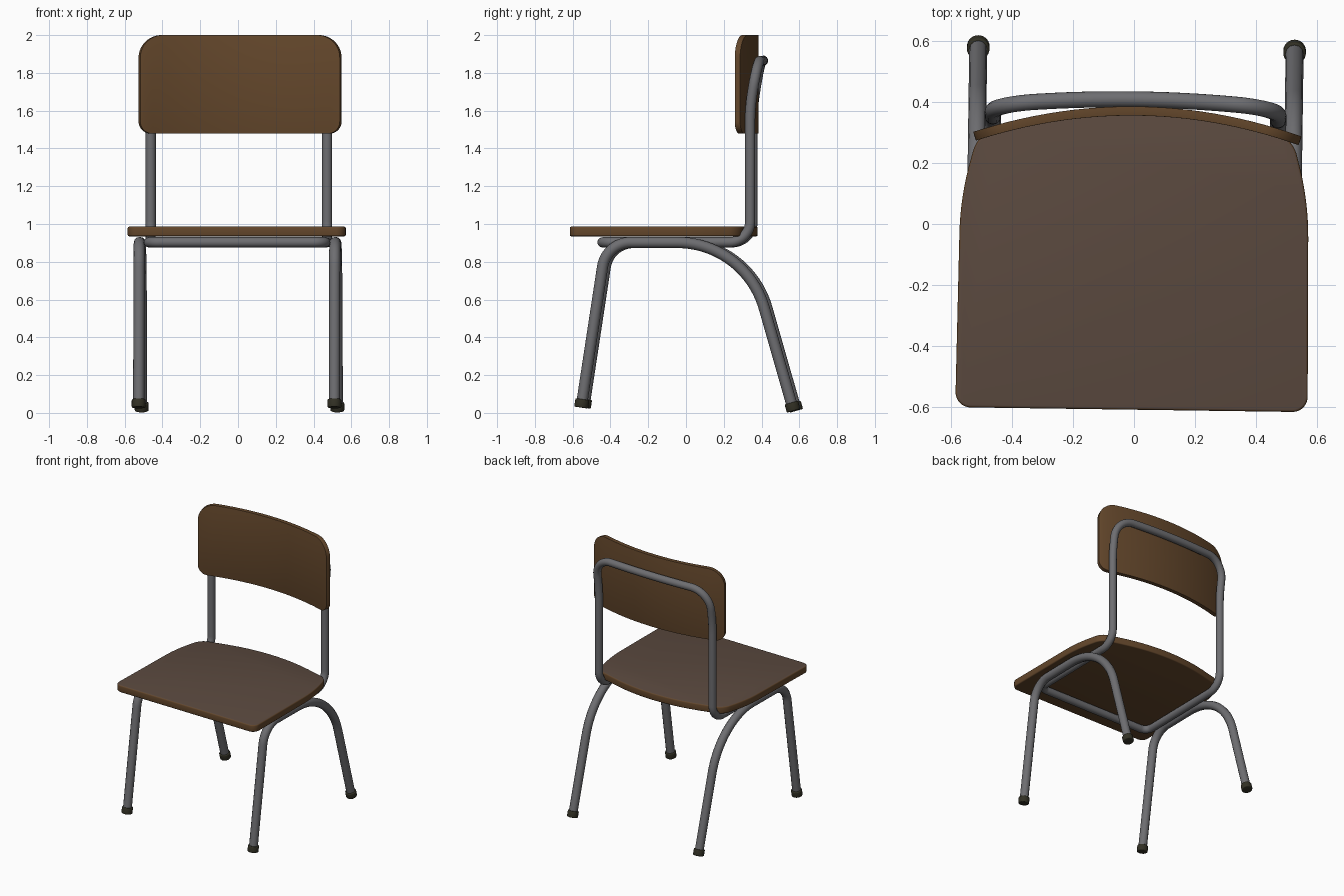
import bpy, bmesh, math
from mathutils import Vector, Matrix

if "Cube" in bpy.data.objects:
    bpy.data.objects.remove(bpy.data.objects["Cube"])


def material(name, rgb):
    m = bpy.data.materials.new(name)
    m.diffuse_color = (*rgb, 1)
    m.use_nodes = True
    m.node_tree.nodes["Principled BSDF"].inputs["Base Color"].default_value = m.diffuse_color
    return m


WOOD = material("brown wood", (0.125, 0.062, 0.024))
SEAT_TOP = material("grey brown seat top", (0.105, 0.068, 0.050))
STEEL = material("grey steel", (0.155, 0.155, 0.165))
RUBBER = material("dark rubber", (0.032, 0.030, 0.018))
TURN = Matrix.Rotation(math.radians(-0.8), 4, 'Z')  # whole chair sits slightly turned


def finish(obj, mats):
    """Apply modifiers, shade smooth by angle, set materials and the slight turn."""
    bpy.ops.object.select_all(action='DESELECT')
    obj.select_set(True)
    bpy.context.view_layer.objects.active = obj
    bpy.ops.object.convert(target='MESH')
    obj = bpy.context.view_layer.objects.active
    obj.data.materials.clear()
    for m in mats:
        obj.data.materials.append(m)
    bpy.ops.object.shade_smooth_by_angle(angle=math.radians(40))
    obj.matrix_world = TURN @ obj.matrix_world
    return obj


def add(name, data):
    obj = bpy.data.objects.new(name, data)
    bpy.context.collection.objects.link(obj)
    return obj


def bevel(obj, width):
    m = obj.modifiers.new("bevel", 'BEVEL')
    m.width, m.segments = width, 3
    m.limit_method, m.angle_limit = 'ANGLE', math.radians(50)


def fillet(corners, closed=False, steps=12):
    """Path through (x, y, z, d) corners, rounded by an arc of tangent length d."""
    pts, n = [], len(corners)
    for i, c in enumerate(corners):
        p, d = Vector(c[:3]), c[3]
        if d == 0 or (not closed and i in (0, n - 1)):
            pts.append(p)
            continue
        u = (Vector(corners[i - 1][:3]) - p).normalized()
        v = (Vector(corners[(i + 1) % n][:3]) - p).normalized()
        half = u.angle(v) / 2
        centre = p + (u + v).normalized() * (d / math.cos(half))
        a, b = p + u * d - centre, p + v * d - centre
        w = a.angle(b)
        for k in range(steps + 1):
            t = k / steps
            pts.append(centre + (a * math.sin((1 - t) * w) + b * math.sin(t * w)) / math.sin(w))
    return pts


def tube(name, pts, radius, closed=False):
    cu = bpy.data.curves.new(name, 'CURVE')
    cu.dimensions = '3D'
    cu.bevel_depth, cu.bevel_resolution, cu.use_fill_caps = radius, 4, True
    s = cu.splines.new('POLY')
    s.points.add(len(pts) - 1)
    for q, p in zip(s.points, pts):
        q.co = (*p, 1)
    s.use_cyclic_u = closed
    return finish(add(name, cu), [STEEL])


def mirrored(half):
    """Mirror a half loop across x = 0; points on the axis are kept once."""
    return half + [(-x, y, z, d) for x, y, z, d in reversed(half) if x > 0]


# seat board: rounded outline, wider at the front, bowed back edge
outline = mirrored([(0.577, -0.608, 0, 0.05), (0.57, 0.08, 0, 0.12),
                    (0.515, 0.29, 0, 0.06), (0, 0.425, 0, 0.35)])
bm = bmesh.new()
face = bm.faces.new([bm.verts.new((p.x, p.y, 0.935)) for p in fillet(outline, True)])
ext = bmesh.ops.extrude_face_region(bm, geom=[face])
bmesh.ops.translate(bm, vec=(0, 0, 0.051),
                    verts=[g for g in ext["geom"] if isinstance(g, bmesh.types.BMVert)])
bmesh.ops.recalc_face_normals(bm, faces=bm.faces)
me = bpy.data.meshes.new("seat")
bm.to_mesh(me)
bm.free()
seat = add("seat", me)
bevel(seat, 0.008)
seat = finish(seat, [WOOD, SEAT_TOP])
for poly in seat.data.polygons:
    poly.material_index = 1 if poly.normal.z > 0.9 else 0

# backrest: curved sheet with rounded corners, thickened
W, R_TOP, R_LOW = 0.533, 0.12, 0.065
ends = [W - R_TOP + R_TOP * math.sin(math.pi / 2 * k / 14) for k in range(15)]
xs = [-x for x in reversed(ends)] + [ends[0] * k / 10 for k in range(-9, 10)] + ends


def drop(x, r):
    d = max(0, abs(x) - (W - r))
    return r - math.sqrt(max(0, r * r - d * d))


bm = bmesh.new()
cols = []
for x in xs:
    y = 0.37 - 0.09 * (x / W) ** 2
    cols.append([bm.verts.new((x + 0.007, y, z))
                 for z in (1.478 + drop(x, R_LOW), 2.0 - drop(x, R_TOP))])
for a, b in zip(cols, cols[1:]):
    bm.faces.new((a[0], b[0], b[1], a[1]))
me = bpy.data.meshes.new("backrest")
bm.to_mesh(me)
bm.free()
backrest = add("backrest", me)
solid = backrest.modifiers.new("thickness", 'SOLIDIFY')
solid.thickness, solid.offset = 0.03, 0
bevel(backrest, 0.006)
finish(backrest, [WOOD])

# back frame: one closed tube under the seat, up and across behind the backrest
loop = mirrored([(0.467, -0.437, 0.903, 0.06), (0.467, 0.346, 0.903, 0.11),
                 (0.467, 0.346, 1.62, 0.08), (0.467, 0.385, 1.862, 0.14),
                 (0, 0.42, 1.866, 0.32)])
tube("back_frame", fillet(loop, True), 0.027, True)

# legs: one bent tube on each side, with a rubber cap on each foot
FRONT, REAR = (-0.548, 0.028), (0.577, 0.011)
FRONT_TOP, REAR_TOP = (-0.415, 0.902), (0.322, 0.902)
for side, x in (("left", -0.518), ("right", 0.518)):
    path = [(x, *FRONT, 0), (x, *FRONT_TOP, 0.13), (x, *REAR_TOP, 0.36), (x, *REAR, 0)]
    pts = fillet(path, steps=20)
    for i, j in ((0, 1), (-1, -2)):  # keep tube ends inside the caps
        pts[i] = pts[i] + (pts[j] - pts[i]).normalized() * 0.01
    tube(side + "_legs", pts, 0.0295)
    for end, foot, top in (("front", FRONT, FRONT_TOP), ("rear", REAR, REAR_TOP)):
        base = Vector((x, *foot))
        axis = (Vector((x, *top)) - base).normalized()
        bpy.ops.mesh.primitive_cylinder_add(vertices=24, radius=0.037, depth=0.045)
        cap = bpy.context.object
        cap.name = f"{side}_{end}_foot_cap"
        cap.matrix_world = (Matrix.Translation(base + axis * 0.0225)
                            @ axis.to_track_quat('Z', 'Y').to_matrix().to_4x4())
        bevel(cap, 0.006)
        finish(cap, [RUBBER])
